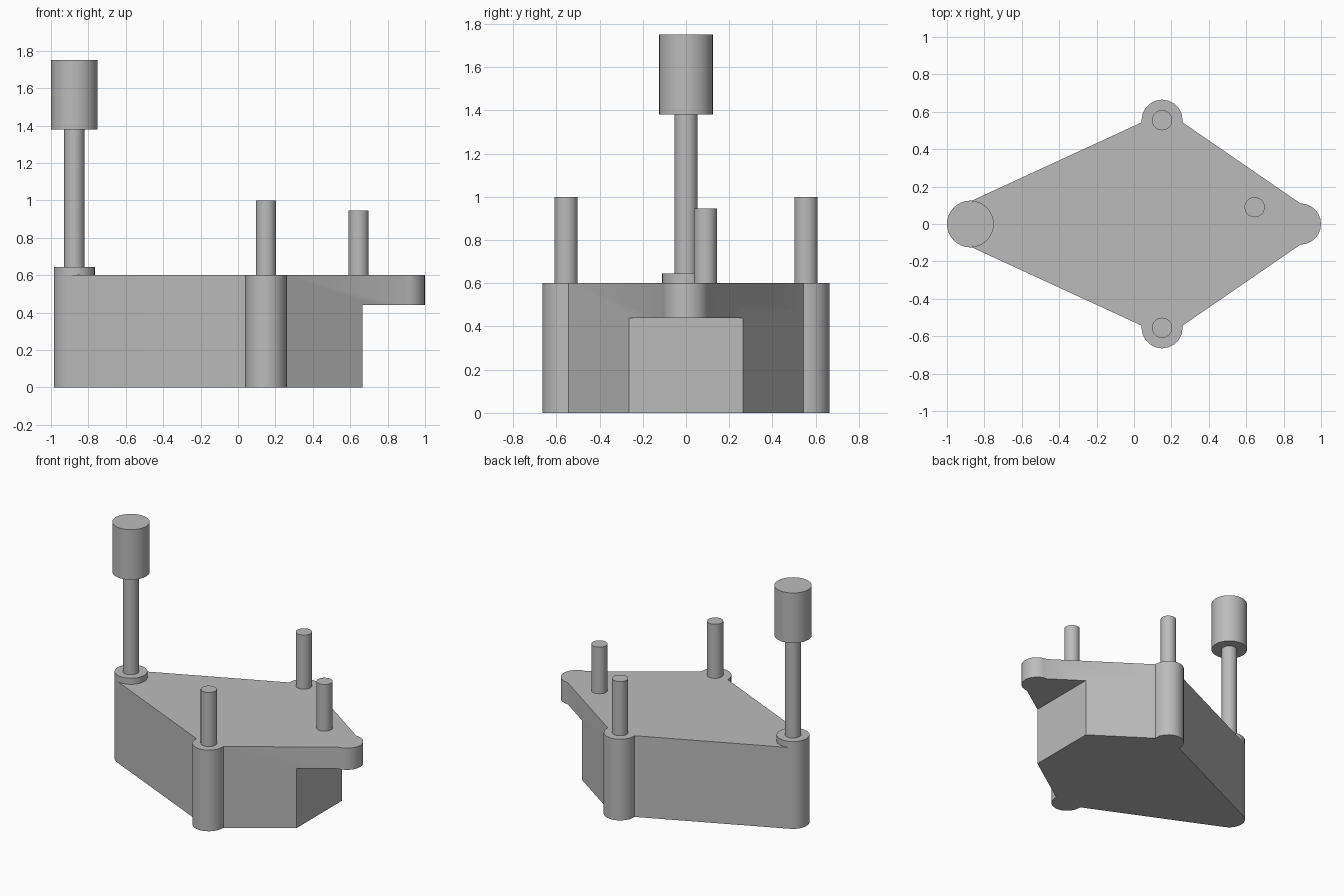
import bpy, bmesh, math

cube = bpy.data.objects.get("Cube")
if cube:
    bpy.data.objects.remove(cube, do_unlink=True)

grey = bpy.data.materials.new("plain grey")
grey.use_nodes = True
colour = (0.5, 0.5, 0.5, 1)
grey.diffuse_color = colour
grey.node_tree.nodes["Principled BSDF"].inputs["Base Color"].default_value = colour

R = 0.11               # radius of the corner lobes
LEFT, RIGHT, MID = -0.875, 0.89, 0.15
LOBE_Y = 0.555
CUT_X, CUT_Z, TOP = 0.665, 0.44, 0.6


def smooth(ob):
    bpy.ops.object.select_all(action='DESELECT')
    ob.select_set(True)
    bpy.context.view_layer.objects.active = ob
    bpy.ops.object.shade_smooth_by_angle(angle=math.radians(35))


def prism(name, outline, z0, z1):
    bm = bmesh.new()
    face = bm.faces.new([bm.verts.new((x, y, z0)) for x, y in outline])
    top = bmesh.ops.extrude_face_region(bm, geom=[face])["geom"]
    bmesh.ops.translate(bm, vec=(0, 0, z1 - z0),
                        verts=[v for v in top if isinstance(v, bmesh.types.BMVert)])
    bmesh.ops.recalc_face_normals(bm, faces=bm.faces)
    mesh = bpy.data.meshes.new(name)
    bm.to_mesh(mesh)
    bm.free()
    mesh.materials.append(grey)
    ob = bpy.data.objects.new(name, mesh)
    bpy.context.collection.objects.link(ob)
    smooth(ob)
    return ob


def arc(cx, cy, start, end, r=R, steps=10):
    angles = [math.radians(start + (end - start) * i / steps) for i in range(steps + 1)]
    return [(cx + r * math.cos(a), cy + r * math.sin(a)) for a in angles]


def cylinder(name, x, y, r, z0, z1):
    return prism(name, arc(x, y, 0, 348.75, r, 31), z0, z1)


# Diamond outline with rounded lobes: back half, mirrored to the front
back_lobe = [(MID + R, LOBE_Y - 0.012)] + arc(MID, LOBE_Y, 0, 180) + [(MID - R, LOBE_Y - 0.012)]
left_end = arc(LEFT, 0, 115.5, 180, steps=6)
right_end = arc(RIGHT, 0, 0, 90, steps=6)
half = right_end + back_lobe + left_end
outline = half + [(x, -y) for x, y in half[-2:0:-1]]

# Lower body stops at a flat end face under the overhang
edge_a, edge_b = right_end[-1], back_lobe[0]
t = (CUT_X - edge_a[0]) / (edge_b[0] - edge_a[0])
cut_y = edge_a[1] + t * (edge_b[1] - edge_a[1])
lower_half = [(CUT_X, cut_y)] + back_lobe + left_end
lower = lower_half + [(x, -y) for x, y in lower_half[-2::-1]]

# One stepped solid: plate on top, block beneath
body = prism("body", outline, CUT_Z, TOP)
block = prism("body_lower_block", lower, 0, CUT_Z + 0.02)
union = body.modifiers.new("join block", 'BOOLEAN')
union.operation = 'UNION'
union.solver = 'EXACT'
union.object = block
bpy.context.view_layer.objects.active = body
bpy.ops.object.modifier_apply(modifier=union.name)
bpy.data.objects.remove(block, do_unlink=True)
smooth(body)

# Upright pins
for side, s in (("front", -1), ("back", 1)):
    cylinder(side + "_pin", MID, s * LOBE_Y, 0.054, TOP, 1.0)
cylinder("offset_pin", 0.645, 0.09, 0.054, TOP, 0.945)

# Tall post with collar and knob
cylinder("post_collar", LEFT, 0, R, TOP, 0.645)
cylinder("post_rod", LEFT, 0, 0.054, 0.645, 1.38)
cylinder("post_knob", LEFT, 0, 0.125, 1.38, 1.75)
